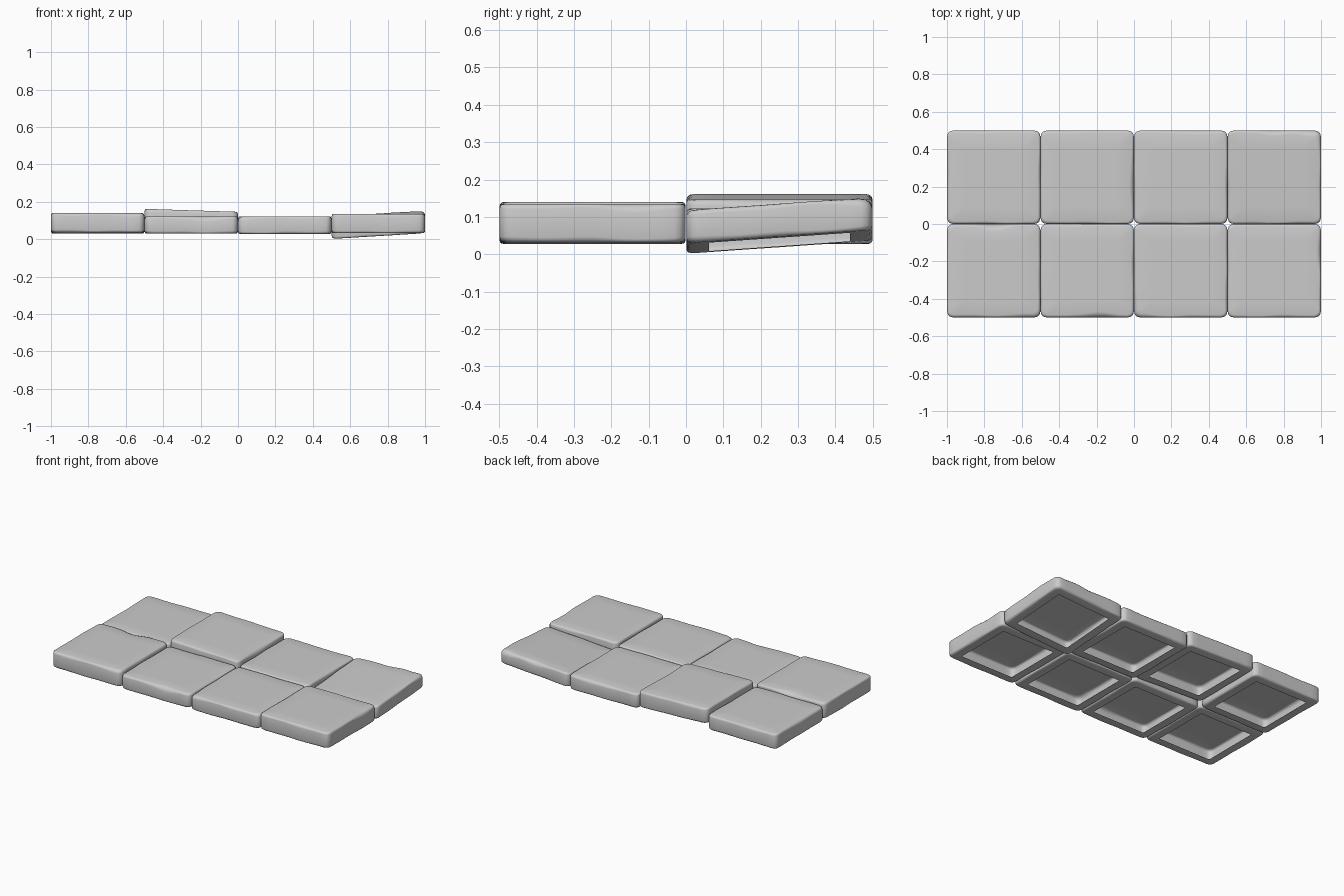
import bpy, bmesh, math, random

if "Cube" in bpy.data.objects:
    bpy.data.objects.remove(bpy.data.objects["Cube"])

HALF = 0.249      # half footprint of a slab
CORNER = 0.03     # plan corner radius
SIDE_STEPS = 12
ARC_STEPS = 3

# name, column, row, base height, thickness, rise along x, rise along y, chips (x, y, size)
SLABS = [
    ("slab_front_1", 0, 0, 0.036, 0.104, 0.0, 0.0, [(0.0, 0.25, 0.03), (0.2, -0.25, 0.012)]),
    ("slab_front_2", 1, 0, 0.030, 0.092, 0.0, 0.0, [(0.08, -0.25, 0.02)]),
    ("slab_front_3", 2, 0, 0.028, 0.094, 0.0, 0.0, [(-0.25, -0.2, 0.012)]),
    ("slab_front_4", 3, 0, 0.032, 0.103, 0.0, 0.0, [(0.25, 0.1, 0.01)]),
    ("slab_back_1", 0, 1, 0.030, 0.097, 0.0, 0.0, [(-0.25, 0.0, 0.01)]),
    ("slab_back_2", 1, 1, 0.053, 0.101, -0.016, 0.0, [(0.25, -0.05, 0.012)]),
    ("slab_back_3", 2, 1, 0.028, 0.094, 0.0, 0.0, [(0.1, 0.25, 0.01)]),
    ("slab_back_4", 3, 1, 0.033, 0.088, 0.030, 0.035, [(0.2, 0.25, 0.018), (0.0, 0.25, 0.012)]),
]


def outline(inset):
    """Rounded square, same point count for every inset."""
    h = HALF - inset
    r = max(CORNER - inset * 0.5, 0.008)
    c = h - r
    pts = []
    for q in range(4):
        a0 = q * math.pi / 2
        ca, sa = math.cos(a0), math.sin(a0)
        local = [(h, -c + 2 * c * i / SIDE_STEPS) for i in range(SIDE_STEPS + 1)]
        for i in range(1, ARC_STEPS):
            a = math.pi / 2 * i / ARC_STEPS
            local.append((c + r * math.cos(a), c + r * math.sin(a)))
        pts += [(x * ca - y * sa, x * sa + y * ca) for x, y in local]
    return pts


def slab(name, col, row, base, thick, rise_x, rise_y, chips, seed):
    rng = random.Random(seed)
    phase = [rng.uniform(0, 6.28) for _ in range(4)]
    bm = bmesh.new()

    # worn edge radius varies smoothly around the outline
    def wear(x, y, top):
        a = math.atan2(y, x)
        k = 0 if top else 2
        w = 0.013 + 0.002 * math.sin(3 * a + phase[k]) + 0.002 * math.sin(7 * a + phase[k + 1])
        if top:
            for cx, cy, s in chips:
                w += s * math.exp(-((x - cx) ** 2 + (y - cy) ** 2) / 0.006)
        return w

    # section from open underside, round the edges, to the flat top: (inset, drop, from top)
    section = [(None, 0, False)]
    section += [(1 - math.sin(t), 1 - math.cos(t), False) for t in (0, .52, 1.05, 1.57)]
    section += [(1 - math.sin(t), 1 - math.cos(t), True) for t in (1.57, 1.05, .52, 0)]
    section += [(None, 0, True)]
    outer = outline(0)
    rings = []
    for ins, drop, top in section:
        ring = []
        inner = outline(0.09 if top else 0.06)
        for (ox, oy), (ix, iy) in zip(outer, inner):
            w = wear(ox, oy, top)
            if ins is None:
                x, y = ix, iy
            else:
                f = 1 - ins * min(w, 0.04) / HALF
                x, y = ox * f, oy * f
            z = base + (thick - w * drop if top else w * drop)
            z += rise_x * x / 0.5 + rise_y * y / 0.5
            ring.append(bm.verts.new((x, y, z)))
        rings.append(ring)
    n = len(outer)
    for a, b in zip(rings, rings[1:]):
        for i in range(n):
            j = (i + 1) % n
            bm.faces.new((a[i], a[j], b[j], b[i]))
    bm.faces.new(rings[-1])

    me = bpy.data.meshes.new(name)
    bm.to_mesh(me)
    bm.free()
    ob = bpy.data.objects.new(name, me)
    ob.location = (-0.75 + 0.5 * col, -0.25 + 0.5 * row, 0)
    bpy.context.collection.objects.link(ob)
    bpy.ops.object.select_all(action='DESELECT')
    ob.select_set(True)
    bpy.context.view_layer.objects.active = ob
    bpy.ops.object.shade_smooth_by_angle(angle=math.radians(40))


# two rows of four paving slabs
for k, s in enumerate(SLABS):
    slab(*s, seed=k + 3)
